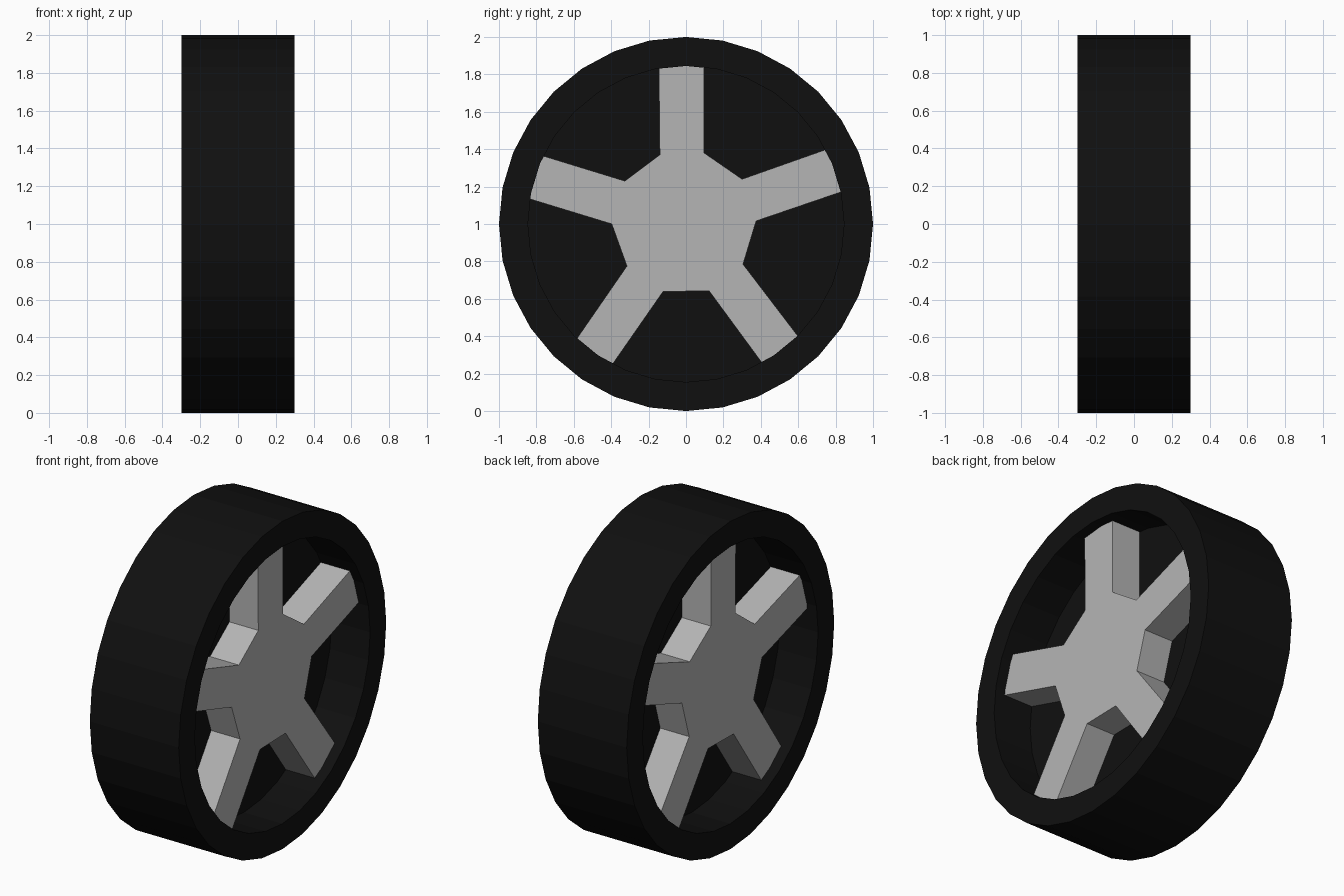
import bpy, bmesh, math
from mathutils import Vector

if "Cube" in bpy.data.objects:
    bpy.data.objects.remove(bpy.data.objects["Cube"])

SIDES = 32
AXLE = Vector((0, 0, 1))


def material(name, value):
    m = bpy.data.materials.new(name)
    m.diffuse_color = (value, value, value, 1)
    m.use_nodes = True
    m.node_tree.nodes["Principled BSDF"].inputs["Base Color"].default_value = m.diffuse_color
    return m


def finish(bm, name, mat):
    bmesh.ops.recalc_face_normals(bm, faces=bm.faces)
    me = bpy.data.meshes.new(name)
    bm.to_mesh(me)
    bm.free()
    me.materials.append(mat)
    ob = bpy.data.objects.new(name, me)
    bpy.context.collection.objects.link(ob)
    return ob


rubber = material("black rubber", 0.005)
metal = material("grey metal", 0.46)

# Tyre: half profile (x, radius) mirrored and spun round the axle,
# with a thin web closing the middle
half = [(0.04, 0), (0.04, 0.845), (0.3, 0.845), (0.3, 1.0)]
profile = half + [(-x, r) for x, r in reversed(half)]
bm = bmesh.new()
verts = [bm.verts.new((x, 0, 1 + r)) for x, r in profile]
edges = [bm.edges.new(pair) for pair in zip(verts, verts[1:])]
bmesh.ops.spin(bm, geom=verts + edges, cent=AXLE, axis=(1, 0, 0),
               angle=math.tau, steps=SIDES, use_duplicate=False)
bmesh.ops.remove_doubles(bm, verts=bm.verts, dist=0.0005)
bmesh.ops.dissolve_degenerate(bm, edges=bm.edges, dist=0.0005)
finish(bm, "tyre", rubber)

# Hub star: each spoke is notch, tip, tip, notch as (y, z)
spokes = [
    [(-0.14, 1.37), (-0.145, 1.845), (0.097, 1.845), (0.097, 1.38)],
    [(0.30, 1.24), (0.745, 1.397), (0.826, 1.17), (0.375, 1.016)],
    [(0.305, 0.785), (0.595, 0.405), (0.397, 0.27), (0.123, 0.643)],
    [(-0.123, 0.638), (-0.386, 0.26), (-0.579, 0.394), (-0.316, 0.775)],
    [(-0.397, 1.0), (-0.836, 1.134), (-0.767, 1.365), (-0.327, 1.23)],
]
outline = []
for spoke in spokes:
    a, b, c, d = [Vector(p) for p in spoke]
    # push the tips a little way into the tyre wall
    b += (b - a).normalized() * 0.04
    c += (c - d).normalized() * 0.04
    outline += [a, b, c, d]

bm = bmesh.new()
face = bm.faces.new([bm.verts.new((-0.235, p.x, p.y)) for p in outline])
ext = bmesh.ops.extrude_face_region(bm, geom=[face], use_keep_orig=True)
moved = [g for g in ext["geom"] if isinstance(g, bmesh.types.BMVert)]
bmesh.ops.translate(bm, verts=moved, vec=(0.47, 0, 0))
finish(bm, "spoked_hub", metal)
